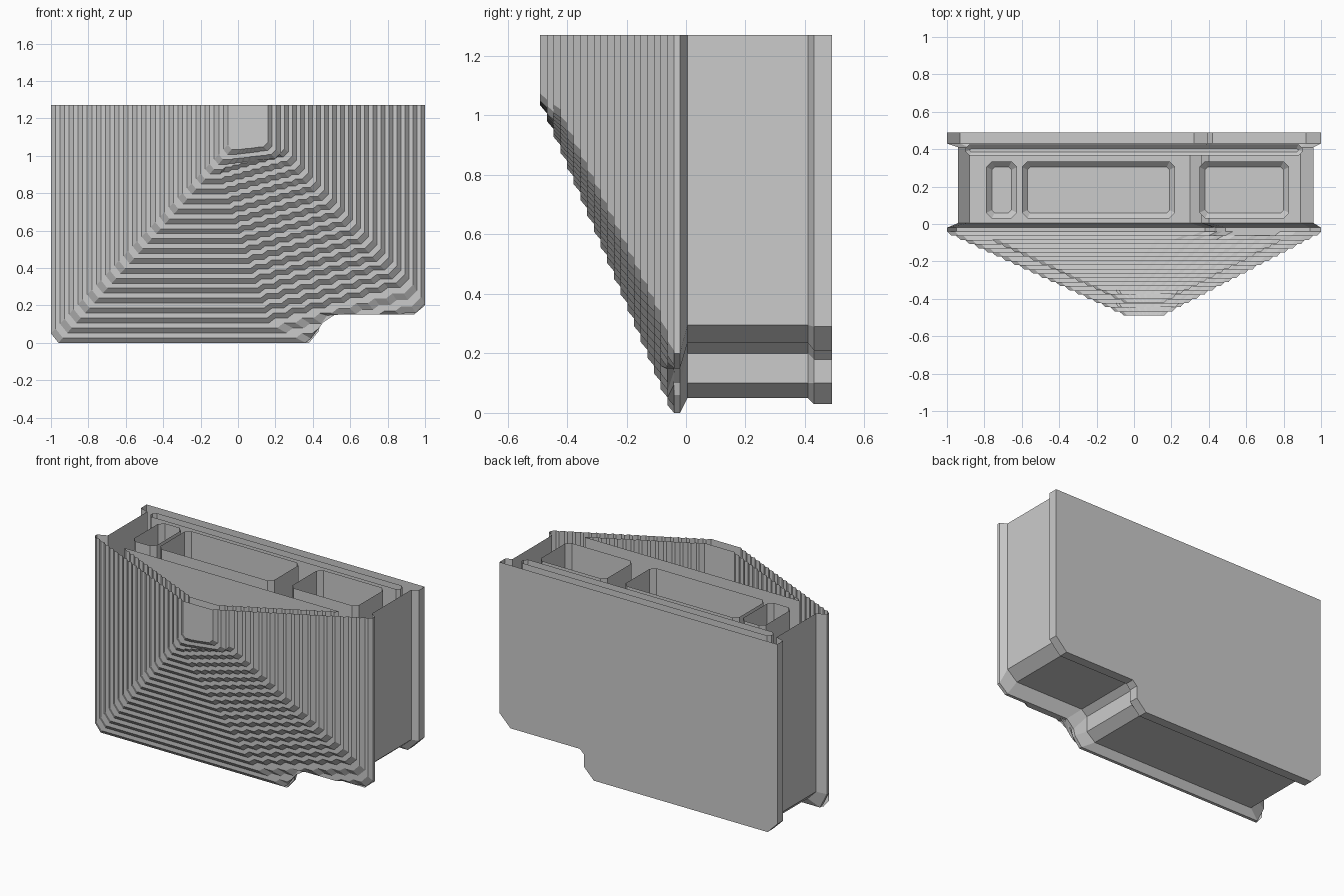
import bpy, bmesh

if "Cube" in bpy.data.objects:
    bpy.data.objects.remove(bpy.data.objects["Cube"])

T = 1.27      # height of the open top
N = 20        # terraces on the front
H = 0.0225    # depth of one terrace
STEPS = 7     # stairs along the slanted lower right edge


def finish(name, bm):
    bmesh.ops.remove_doubles(bm, verts=bm.verts, dist=0.0001)
    bmesh.ops.recalc_face_normals(bm, faces=bm.faces)
    me = bpy.data.meshes.new(name)
    bm.to_mesh(me)
    bm.free()
    ob = bpy.data.objects.new(name, me)
    bpy.context.collection.objects.link(ob)
    return ob


def loft(bm, sections, cap_first=False, cap_last=False):
    """Skin open x/z outlines placed at successive y values."""
    rows = [[bm.verts.new((x, y, z)) for x, z in pts] for y, pts in sections]
    for a, b in zip(rows, rows[1:]):
        for i in range(len(a) - 1):
            bm.faces.new((a[i], a[i + 1], b[i + 1], b[i]))
    if cap_first:
        bm.faces.new(rows[0])
    if cap_last:
        bm.faces.new(rows[-1])


# --- terraced hollow front: outer skin and lining, open at the top ---
def contour(s):
    xl, xr, zb = -1 + 0.97 * s, 1 - 0.86 * s, 1.06 * s
    x0 = max(0.2 - 0.35 * s, 0.36 - 2 * s, xl + 0.07)
    c = 0.05 - 0.025 * s
    slope = 0.27 if s < 0.9 else 0.12

    def notch(x, z):
        return (x, max(z, min(0.15, max(0, (x - 0.38) * 1.5))))

    pts = [(xl, T), (xl, zb + c), (xl + c * 0.8, zb)]
    dx = (xr - c - x0) / STEPS
    z = zb
    for i in range(STEPS):
        x = x0 + i * dx
        pts.append(notch(x, z))
        z += slope * dx
        pts.append(notch(x + 0.35 * dx, z))
    end = notch(xr - c, z)
    pts += [end, (xr, end[1] + c), (xr, T)]
    return pts


def terraces(first, shift):
    out = []
    for k in range(first, N):
        y = -0.04 - k * H + shift
        out.append((y, contour(k / N)))
        out.append((y - H, contour((k + 0.5) / N)))
    return out


bm = bmesh.new()
loft(bm, terraces(0, 0), cap_last=True)
finish("terraced_front", bm)
bm = bmesh.new()
loft(bm, terraces(5, 0.07), cap_first=True, cap_last=True)
finish("front_lining", bm)

# --- open-topped housing with flanges ---
front = [(-1, T), (-1, .1), (-.95, 0), (.38, 0), (.43, .06), (.44, .1),
         (.49, .15), (.94, .15), (1, .2), (1, T)]
mid = [(-.94, T), (-.94, .11), (-.88, .05), (.3, .05), (.36, .1), (.36, .2),
       (.4, .235), (.89, .235), (.96, .295), (.96, T)]
back = [(-1, T), (-1, .1), (-.93, .03), (.32, .03), (.39, .1), (.39, .18),
        (.42, .21), (.92, .21), (1, .29), (1, T)]
bm = bmesh.new()
loft(bm, [(-.04, front), (-.02, front), (.005, mid), (.41, mid),
          (.43, back), (.49, back)], cap_last=True)
finish("housing", bm)


# --- open-topped compartments and slot inside the housing ---
def octo(x0, x1, y0, y1, c):
    return [(x0 + c, y0), (x1 - c, y0), (x1, y0 + c), (x1, y1 - c),
            (x1 - c, y1), (x0 + c, y1), (x0, y1 - c), (x0, y0 + c)]


def compartment(name, x0, x1, floor, y0=.03, y1=.335, b=.03):
    bm = bmesh.new()
    rings = [[bm.verts.new((x, y, z)) for x, y in pts] for pts, z in
             ((octo(x0, x1, y0, y1, b), T),
              (octo(x0, x1, y0, y1, b), floor + b),
              (octo(x0 + b, x1 - b, y0 + b, y1 - b, b * .5), floor))]
    for a, c in zip(rings, rings[1:]):
        for k in range(8):
            j = (k + 1) % 8
            bm.faces.new((a[k], a[j], c[j], c[k]))
    bm.faces.new(rings[-1])
    finish(name, bm)


compartment("narrow_compartment", -.79, -.625, .1)
compartment("long_compartment", -.6, .22, .1)
compartment("short_compartment", .35, .83, .28)
compartment("back_slot", -.9, .9, .28, .365, .425, .02)
